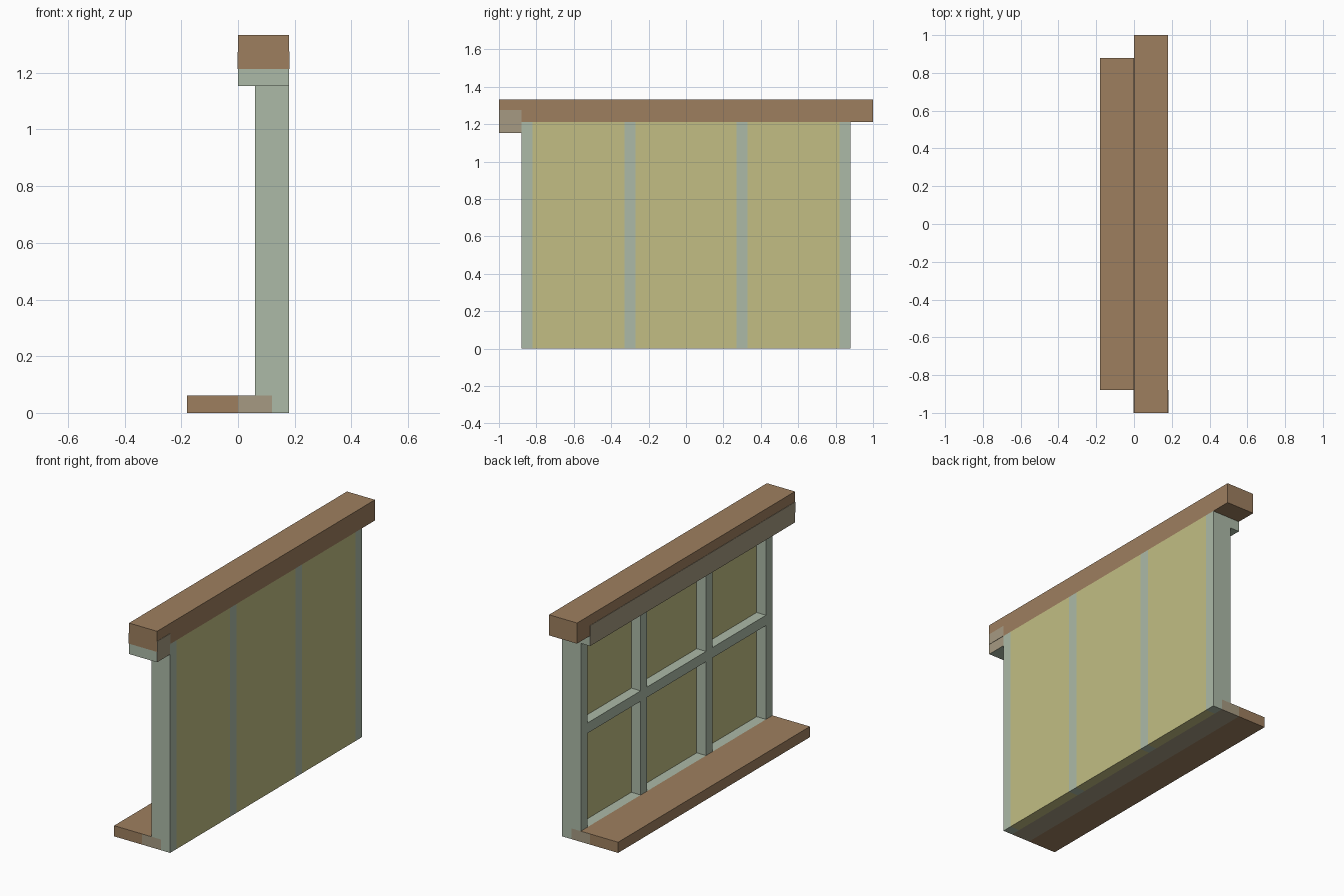
import bpy, bmesh
from mathutils import Vector

if "Cube" in bpy.data.objects:
    bpy.data.objects.remove(bpy.data.objects["Cube"])


def material(name, rgb):
    lin = [((c / 255 + 0.055) / 1.055) ** 2.4 for c in rgb]
    m = bpy.data.materials.new(name)
    m.diffuse_color = (*lin, 1)
    m.use_nodes = True
    m.node_tree.nodes["Principled BSDF"].inputs["Base Color"].default_value = m.diffuse_color
    return m


BROWN = material("brown wood", (158, 127, 95))
GREEN = material("grey green paint", (172, 186, 167))
YELLOW = material("yellow pane", (194, 190, 132))
MIXED = material("worn wood", (166, 154, 130))


def box(name, lo, hi, mat, other=None, rule=None):
    """Box between two corners; faces whose normal meets rule get the other material."""
    lo, hi = Vector(lo), Vector(hi)
    bm = bmesh.new()
    bmesh.ops.create_cube(bm, size=1)
    for v in bm.verts:
        v.co = [(a + b) / 2 + c * (b - a) for a, b, c in zip(lo, hi, v.co)]
    bm.normal_update()
    if rule:
        for f in bm.faces:
            f.material_index = int(rule(f.normal))
    me = bpy.data.meshes.new(name)
    bm.to_mesh(me)
    bm.free()
    me.materials.append(mat)
    if other:
        me.materials.append(other)
    ob = bpy.data.objects.new(name, me)
    bpy.context.collection.objects.link(ob)
    return ob


W, Z0 = 0.88, -0.0  # half width of the frame, ground

# Roof beam and the header below it
box("top_beam", (0, -1, 1.213), (0.18, 1, 1.333), BROWN)
box("header", (0, -1, 1.153), (0.12, W, 1.213), GREEN, MIXED, lambda n: n.x < -0.5)
box("header_stub", (0.12, -1, 1.153), (0.18, -W, 1.213), GREEN, MIXED, lambda n: n.x > 0.5)

# Worn plates on the beam faces
box("beam_back_plate", (-0.002, -1, 1.213), (0.0, W, 1.273), MIXED)
box("beam_side_plate", (0.18, -1, 1.213), (0.182, -W, 1.275), MIXED)

# Sill: plain ledge, then the worn part, then the bottom rail
box("sill_ledge", (-0.18, -W, 0), (0, W, 0.062), BROWN)
box("sill_inner", (0, -W, 0), (0.06, W, 0.062), MIXED, BROWN, lambda n: n.z > 0.5)
box("bottom_rail", (0.06, -W, 0), (0.12, W, 0.062), MIXED, GREEN, lambda n: n.z > 0.5)

# Posts: the end posts stand beside the sill, the inner ones on it
posts = [-0.85, -0.30, 0.30, 0.85]
for i, y in enumerate(posts):
    box(f"post_{i + 1}", (0.06, y - 0.03, 0.062), (0.12, y + 0.03, 1.213), GREEN)
    box(f"post_face_{i + 1}", (0.12, y - 0.03, 0), (0.18, y + 0.03, 1.213), GREEN)

# Panes and cross bars between neighbouring posts
for i, (a, b) in enumerate(zip(posts, posts[1:])):
    box(f"pane_{i + 1}", (0.12, a + 0.03, 0), (0.18, b - 0.03, 1.213), YELLOW)
    box(f"cross_bar_{i + 1}", (0.06, a + 0.03, 0.607), (0.12, b - 0.03, 0.667), GREEN)
